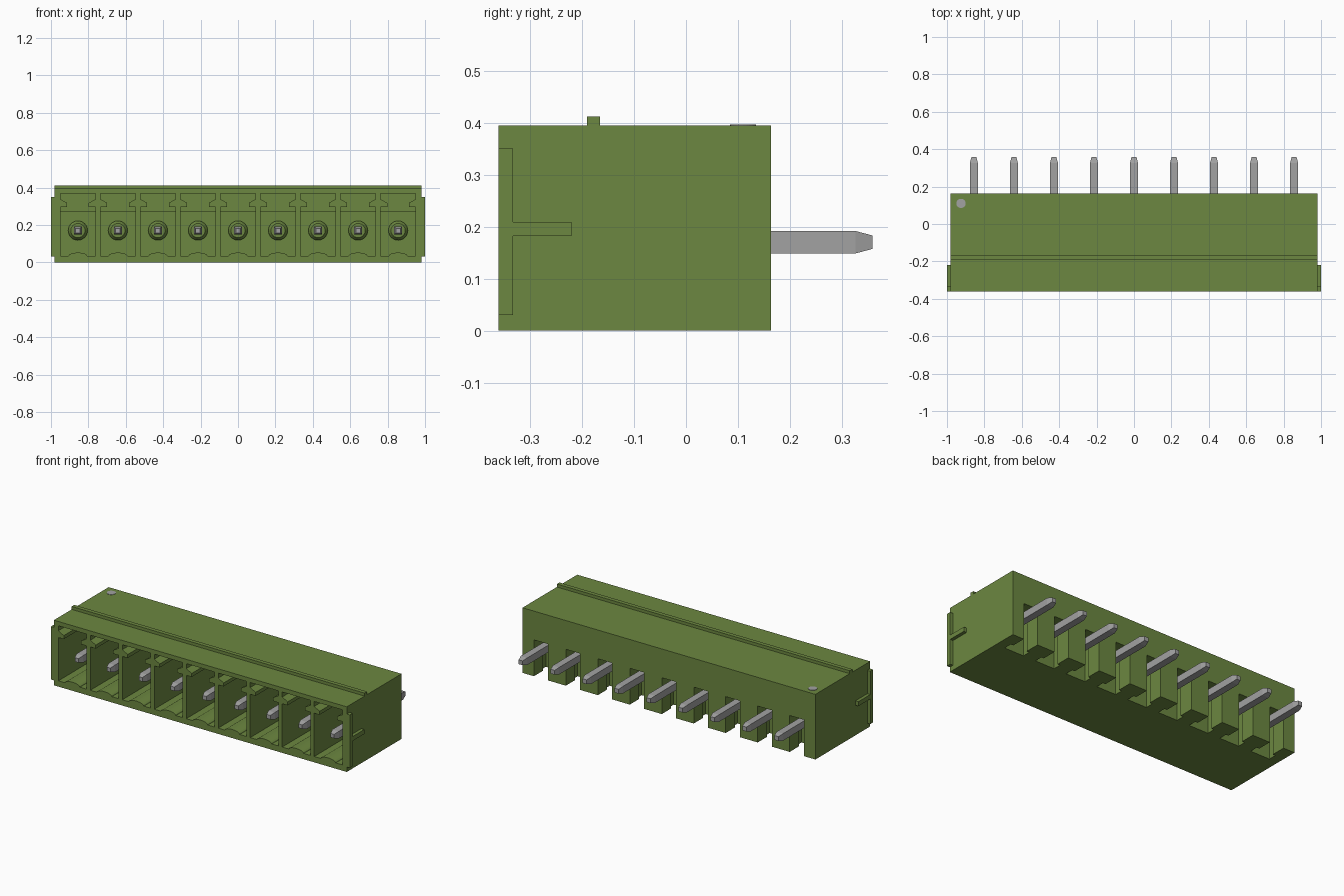
import bpy, bmesh, math
from mathutils import Vector

cube = bpy.data.objects.get("Cube")
if cube:
    bpy.data.objects.remove(cube, do_unlink=True)

PITCH, COUNT, PIN_Z = 0.214, 9, 0.17
CELLS = [(i - (COUNT - 1) / 2) * PITCH for i in range(COUNT)]
FRONT, BACK, HALF, TOP = -0.36, 0.163, 0.98, 0.394


def material(name, rgb, rough):
    m = bpy.data.materials.new(name)
    m.use_nodes = True
    m.diffuse_color = (*rgb, 1)
    bsdf = m.node_tree.nodes["Principled BSDF"]
    bsdf.inputs["Base Color"].default_value = (*rgb, 1)
    bsdf.inputs["Roughness"].default_value = rough
    return m


GREEN = material("green plastic", (0.15, 0.245, 0.052), 0.6)
GREY = material("grey metal", (0.36, 0.36, 0.36), 0.5)


def loft(bm, rings):
    """Closed solid through a list of equal-length point rings."""
    loops = [[bm.verts.new(p) for p in ring] for ring in rings]
    n = len(loops[0])
    bm.faces.new(loops[0])
    bm.faces.new(loops[-1][::-1])
    for a, b in zip(loops, loops[1:]):
        for i in range(n):
            j = (i + 1) % n
            bm.faces.new((a[i], b[i], b[j], a[j]))


def box(bm, x0, x1, y0, y1, z0, z1):
    loft(bm, [[(x0, y0, z), (x1, y0, z), (x1, y1, z), (x0, y1, z)] for z in (z0, z1)])


def finish(bm, name, mat):
    bmesh.ops.recalc_face_normals(bm, faces=bm.faces)
    me = bpy.data.meshes.new(name)
    bm.to_mesh(me)
    bm.free()
    me.materials.append(mat)
    ob = bpy.data.objects.new(name, me)
    bpy.context.scene.collection.objects.link(ob)
    return ob


def cut(target, cutter):
    """Subtract the cutter, then throw it away."""
    cutter.hide_render = True
    mod = target.modifiers.new("cut", 'BOOLEAN')
    mod.operation, mod.solver, mod.object = 'DIFFERENCE', 'EXACT', cutter
    dg = bpy.context.evaluated_depsgraph_get()
    me = bpy.data.meshes.new_from_object(target.evaluated_get(dg))
    target.modifiers.clear()
    target.data = me
    bpy.data.objects.remove(cutter, do_unlink=True)


# Housing block
bm = bmesh.new()
box(bm, -HALF, HALF, FRONT, BACK, 0, TOP)
housing = finish(bm, "housing", GREEN)

# Front sockets: keyed opening with a low hump in the floor
right = [(0.094, 0.035), (0.094, 0.297), (0.058, 0.297), (0.058, 0.318),
         (0.094, 0.338), (0.094, 0.368)]
hump = [(0.05 * math.cos(a), 0.035 + 0.017 * math.sin(a))
        for a in [math.pi * k / 10 for k in range(10, -1, -1)]]
profile = hump + right + [(-x, z) for x, z in reversed(right)]
bm = bmesh.new()
for cx in CELLS:
    loft(bm, [[(cx + x, y, z) for x, z in profile] for y in (FRONT - 0.05, -0.10)])
cut(housing, finish(bm, "socket_cutter", GREEN))

# Deeper lower part of each socket
bm = bmesh.new()
for cx in CELLS:
    box(bm, cx - 0.094, cx + 0.094, -0.12, -0.05, 0.035, 0.27)
cut(housing, finish(bm, "pocket_cutter", GREEN))

# Rear T-shaped slots, open at the back and underneath
slot = [(0.048, BACK + 0.05), (0.048, 0.075), (0.065, 0.075), (0.065, 0.025)]
slot += [(-x, y) for x, y in reversed(slot)]
bm = bmesh.new()
for cx in CELLS:
    loft(bm, [[(cx + x, y, z) for x, y in slot] for z in (-0.05, 0.22)])
cut(housing, finish(bm, "slot_cutter", GREEN))

# Rib along the top
bm = bmesh.new()
box(bm, -HALF, HALF, -0.19, -0.165, TOP - 0.005, 0.412)
finish(bm, "top_rib", GREEN)

# Side rails: an upright strip at the front edge with a short arm
for side, name in ((1, "left_rail"), (-1, "right_rail")):
    strip = [(FRONT, 0.03), (-0.333, 0.03), (-0.333, 0.182), (-0.22, 0.182),
             (-0.22, 0.209), (-0.333, 0.209), (-0.333, 0.35), (FRONT, 0.35)]
    bm = bmesh.new()
    loft(bm, [[(side * x, y, z) for y, z in strip] for x in (HALF - 0.005, 1.0)])
    finish(bm, name, GREEN)

# Tapered collars around the pins
bm = bmesh.new()
for cx in CELLS:
    rings = []
    for y, r in ((-0.045, 0.052), (-0.06, 0.052), (-0.08, 0.038)):
        rings.append([(cx + r * math.cos(t), y, PIN_Z + r * math.sin(t))
                      for t in [2 * math.pi * k / 24 for k in range(24)]])
    loft(bm, rings)
finish(bm, "pin_collars", GREEN)

# Square pins with tapered ends
for n, cx in enumerate(CELLS, 1):
    bm = bmesh.new()
    rings = []
    for y, h in ((-0.32, 0.012), (-0.29, 0.0215), (0.326, 0.0215), (0.358, 0.013)):
        rings.append([(cx + sx * h, y, PIN_Z + sz * h)
                      for sx, sz in ((-1, -1), (1, -1), (1, 1), (-1, 1))])
    loft(bm, rings)
    finish(bm, f"pin_{n}", GREY)

# Round marker at the first position
bm = bmesh.new()
loft(bm, [[(-0.925 + 0.025 * math.cos(t), 0.11 + 0.025 * math.sin(t), z)
           for t in [2 * math.pi * k / 24 for k in range(24)]]
          for z in (TOP - 0.002, TOP + 0.002)])
finish(bm, "first_pin_marker", GREY)
